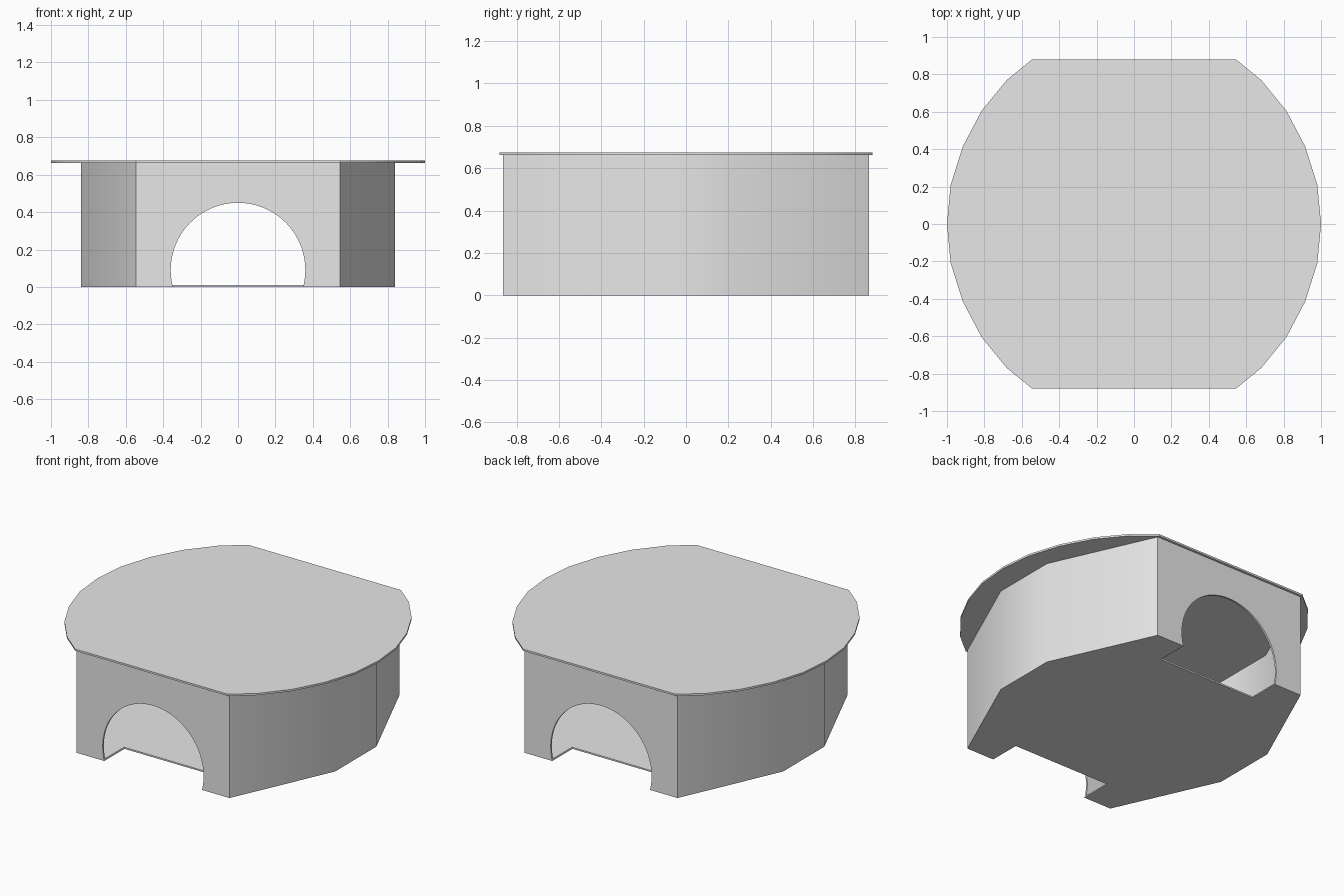
import bpy, bmesh, math

cube = bpy.data.objects.get("Cube")
if cube:
    bpy.data.objects.remove(cube)

grey = bpy.data.materials.new("light_grey")
grey.use_nodes = True
grey.diffuse_color = (0.8, 0.8, 0.8, 1)
grey.node_tree.nodes["Principled BSDF"].inputs["Base Color"].default_value = (0.8, 0.8, 0.8, 1)


def mirrored(quarter):
    """Outline from its +x +y quarter, listed from the y side to the x side."""
    right = quarter + [(x, -y) for x, y in reversed(quarter) if y > 0]
    return right + [(-x, y) for x, y in reversed(right) if abs(x) < 1]  \
        if quarter[-1][1] > 0 else right + [(-x, y) for x, y in reversed(right)]


def prism(name, outline, bottom, top):
    bm = bmesh.new()
    base = bm.faces.new([bm.verts.new((x, y, bottom)) for x, y in outline])
    ext = bmesh.ops.extrude_face_region(bm, geom=[base])
    moved = [v for v in ext["geom"] if isinstance(v, bmesh.types.BMVert)]
    bmesh.ops.translate(bm, verts=moved, vec=(0, 0, top - bottom))
    bmesh.ops.recalc_face_normals(bm, faces=bm.faces)
    mesh = bpy.data.meshes.new(name)
    bm.to_mesh(mesh)
    bm.free()
    mesh.materials.append(grey)
    obj = bpy.data.objects.new(name, mesh)
    bpy.context.collection.objects.link(obj)
    return obj


def activate(obj):
    bpy.ops.object.select_all(action='DESELECT')
    obj.select_set(True)
    bpy.context.view_layer.objects.active = obj


def cut(target, cutter):
    cutter.hide_render = True
    mod = target.modifiers.new("cut", 'BOOLEAN')
    mod.operation = 'DIFFERENCE'
    mod.solver = 'EXACT'
    mod.object = cutter
    activate(target)
    bpy.ops.object.modifier_apply(modifier=mod.name)
    bpy.data.objects.remove(cutter)


LID_Z, TOP_Z, WALL = 0.663, 0.675, 0.012

# Hollow eight-sided body with a thin floor, open under the lid
body = prism("body", mirrored([(0.545, 0.865), (0.84, 0.21)]), 0, LID_Z)
inside = mirrored([(0.545 - WALL / 2, 0.865 - WALL), (0.84 - WALL, 0.21)])
cut(body, prism("inside_cutter", inside, 0.01, 1))

# Round archways through the front and back, notching the floor
for side in (-1, 1):
    bpy.ops.mesh.primitive_cylinder_add(
        vertices=64, radius=0.36, depth=0.4,
        location=(0, side * 0.86, 0.09), rotation=(math.pi / 2, 0, 0))
    cut(body, bpy.context.object)

# Thin overhanging lid with rounded sides
lid = prism("lid", mirrored([(0.545, 0.88), (0.68, 0.77), (0.815, 0.605),
                             (0.915, 0.415), (0.98, 0.21), (1, 0)]), LID_Z, TOP_Z)

for obj in (body, lid):
    activate(obj)
    bpy.ops.object.shade_smooth_by_angle(angle=math.radians(30))
